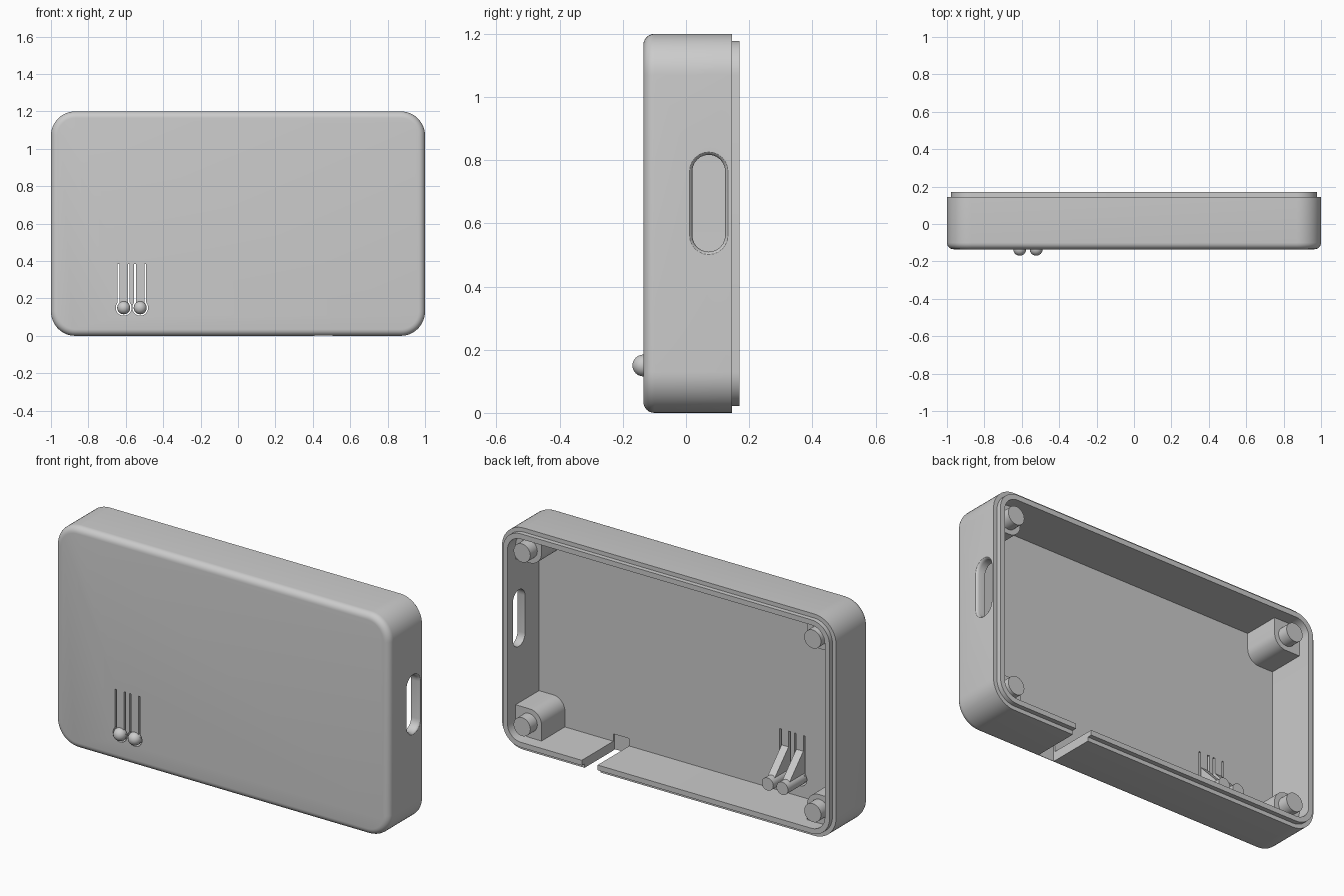
import bpy, bmesh
from math import pi, sin, cos, acos

if "Cube" in bpy.data.objects:
    bpy.data.objects.remove(bpy.data.objects["Cube"], do_unlink=True)

grey = bpy.data.materials.new("plain grey")
grey.use_nodes = True
GREY = (0.6, 0.6, 0.6, 1)
grey.diffuse_color = GREY
grey.node_tree.nodes["Principled BSDF"].inputs["Base Color"].default_value = GREY

W, H, R = 1.0, 0.6, 0.13           # half width, half height, corner radius
FRONT, RIM, LIP, FLOOR = -0.135, 0.145, 0.17, -0.1
WALL, STEP, FILLET = 0.05, 0.022, 0.035


def loft(name, rings):
    """Skin closed rings of equal length and cap both ends."""
    bm = bmesh.new()
    loops = [[bm.verts.new(p) for p in ring] for ring in rings]
    for a, b in zip(loops, loops[1:]):
        for i in range(len(a)):
            j = (i + 1) % len(a)
            bm.faces.new((a[i], a[j], b[j], b[i]))
    bm.faces.new(loops[0])
    bm.faces.new(loops[-1])
    bmesh.ops.recalc_face_normals(bm, faces=bm.faces)
    mesh = bpy.data.meshes.new(name)
    bm.to_mesh(mesh)
    bm.free()
    mesh.materials.append(grey)
    obj = bpy.data.objects.new(name, mesh)
    bpy.context.collection.objects.link(obj)
    return obj


def prism(name, outline, y0, y1):
    """Extrude an (x, z) outline along y."""
    return loft(name, [[(x, y, z) for x, z in outline] for y in (y0, y1)])


def arc(cx, cz, r, a0, a1, n=12):
    return [(cx + r * cos(a0 + (a1 - a0) * i / n),
             cz + r * sin(a0 + (a1 - a0) * i / n)) for i in range(n + 1)]


def rounded_ring(inset, y):
    pts = []
    for k, (sx, sz) in enumerate([(1, 1), (-1, 1), (-1, -1), (1, -1)]):
        pts += arc(sx * (W - R), H + sz * (H - R), R - inset, k * pi / 2, (k + 1) * pi / 2)
    return [(x, y, z) for x, z in pts]


def disc(x, z, r):
    return arc(x, z, r, 0, 2 * pi, 32)[:-1]


def smooth(obj, angle=0.5):
    bpy.ops.object.select_all(action='DESELECT')
    obj.select_set(True)
    bpy.context.view_layer.objects.active = obj
    bpy.ops.object.shade_smooth_by_angle(angle=angle)


def cut(target, cutter):
    cutter.hide_render = True
    mod = target.modifiers.new("cut", 'BOOLEAN')
    mod.operation, mod.solver, mod.object = 'DIFFERENCE', 'EXACT', cutter
    bpy.context.view_layer.objects.active = target
    bpy.ops.object.modifier_apply(modifier=mod.name)
    bpy.data.objects.remove(cutter, do_unlink=True)


# Open-backed shell: filleted front, stepped lip, hollow inside
steps = [i / 6 * pi / 2 for i in range(7)]
profile = [(FILLET * (1 - sin(a)), FRONT + FILLET * (1 - cos(a))) for a in steps]
profile += [(0, RIM), (STEP, RIM), (STEP, LIP), (WALL, LIP), (WALL, FLOOR)]
shell = loft("case_shell", [rounded_ring(d, y) for d, y in profile])

# Side port with a softened outer edge
def port_ring(x, grow):
    r = 0.052 + grow
    pts = arc(0.072, 0.765, r, 0, pi) + arc(0.072, 0.562, r, pi, 2 * pi)
    return [(x, y, z) for y, z in pts]

cut(shell, loft("port_cutter", [port_ring(x, g) for x, g in
    [(0.9, 0), (0.985, 0), (0.992, 0.002), (0.998, 0.006), (1.002, 0.012)]]))

# Gap through the bottom wall
cut(shell, prism("gap_cutter", [(0.41, -0.1), (0.505, -0.1), (0.505, 0.09), (0.41, 0.09)],
                 -0.112, 0.3))

# Flexible buttons: U-shaped slit, ball, rear plunger and gusset
BZ, TOP = 0.15, 0.385
for side, bx in (("right", -0.611), ("left", -0.523)):
    def u_line(half, r):
        a = acos(half / r)
        return [(bx - half, TOP)] + arc(bx, BZ, r, pi - a, 2 * pi + a, 24) + [(bx + half, TOP)]

    cut(shell, prism("slit_cutter", u_line(0.032, 0.0425) + u_line(0.022, 0.035)[::-1],
                     -0.2, -0.05))

    bpy.ops.mesh.primitive_uv_sphere_add(segments=32, ring_count=16, radius=0.0345,
                                         location=(bx, FRONT, BZ))
    ball = bpy.context.object
    ball.name = side + "_button_ball"
    ball.data.materials.append(grey)
    smooth(ball)

    smooth(prism(side + "_button_plunger", disc(bx, BZ, 0.0345), FLOOR - 0.01, 0.05))

    wedge = [(FLOOR - 0.01, BZ), (0.02, BZ), (0.02, 0.175), (FLOOR, 0.3), (FLOOR - 0.01, 0.3)]
    loft(side + "_button_gusset", [[(bx + s * 0.021, y, z) for y, z in wedge] for s in (-1, 1)])

smooth(shell)

# Corner posts with locating pins
for sx, xn in ((-1, "right"), (1, "left")):
    for sz, zn in ((-1, "lower"), (1, "upper")):
        def place(pts):
            return [(sx * (W - u), H + sz * (H - v)) for u, v in pts]

        near, far, r = 0.045, 0.205, 0.07
        block = [(near, near), (far, near)] + arc(far - r, far - r, r, 0, pi / 2) + [(near, far)]
        smooth(prism(f"{zn}_{xn}_post", place(block), FLOOR - 0.01, 0.1))
        smooth(prism(f"{zn}_{xn}_pin", place(disc(R, R, 0.05)), 0.09, 0.16))
